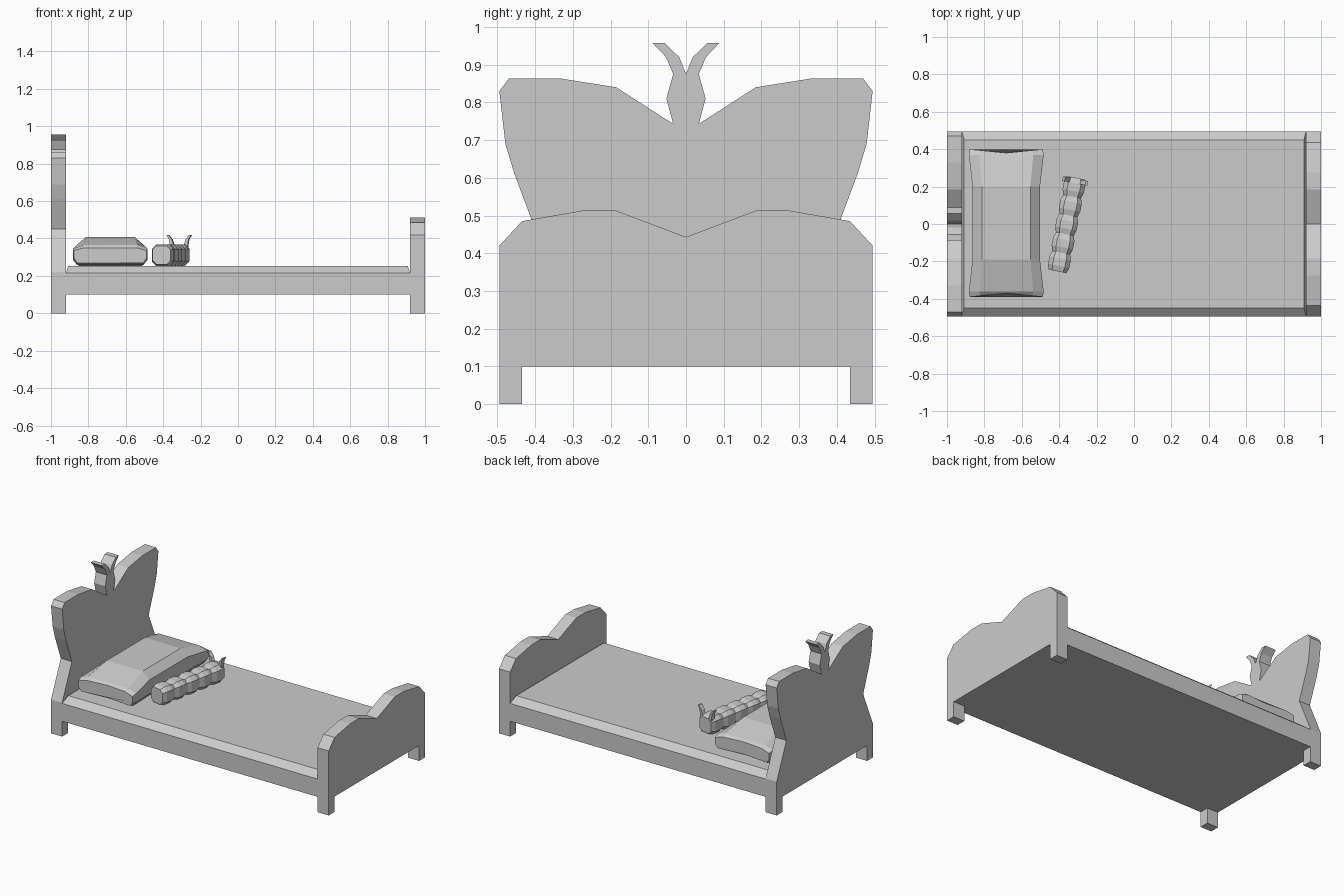
import bpy, bmesh, math
from mathutils import Matrix, Vector

if "Cube" in bpy.data.objects:
    bpy.data.objects.remove(bpy.data.objects["Cube"])

grey = bpy.data.materials.new("plain grey")
grey.diffuse_color = (0.6, 0.6, 0.6, 1)
grey.use_nodes = True
grey.node_tree.nodes["Principled BSDF"].inputs["Base Color"].default_value = grey.diffuse_color


def make(name, bm):
    bmesh.ops.recalc_face_normals(bm, faces=bm.faces)
    me = bpy.data.meshes.new(name)
    bm.to_mesh(me)
    bm.free()
    me.materials.append(grey)
    ob = bpy.data.objects.new(name, me)
    bpy.context.collection.objects.link(ob)
    return ob


def board(name, half, x0, x1):
    """Extrude a (y, z) half outline, mirrored about y = 0, from x0 to x1."""
    pts = half + [(-y, z) for y, z in reversed(half) if y > 0]
    bm = bmesh.new()
    face = bm.faces.new([bm.verts.new((x0, y, z)) for y, z in pts])
    out = bmesh.ops.extrude_face_region(bm, geom=[face])
    bmesh.ops.translate(bm, vec=(x1 - x0, 0, 0),
                        verts=[v for v in out["geom"] if isinstance(v, bmesh.types.BMVert)])
    return make(name, bm)


def loft(name, rings, matrix=Matrix()):
    """Skin a list of matching closed rings and cap both ends."""
    bm = bmesh.new()
    loops = [[bm.verts.new(matrix @ Vector(p)) for p in ring] for ring in rings]
    for a, b in zip(loops, loops[1:]):
        for i in range(len(a)):
            j = (i + 1) % len(a)
            bm.faces.new((a[i], a[j], b[j], b[i]))
    bm.faces.new(loops[0])
    bm.faces.new(loops[-1])
    return make(name, bm)


# Butterfly headboard with legs, waist, wings and antennae
legs = [(0.435, 0.1), (0.435, 0), (0.495, 0)]
wing = [(0.495, 0.22), (0.395, 0.45), (0.455, 0.61), (0.479, 0.69), (0.495, 0.83),
        (0.47, 0.863), (0.33, 0.863), (0.185, 0.84), (0.034, 0.743)]
antenna = [(0.052, 0.81), (0.034, 0.875), (0.053, 0.92), (0.088, 0.957),
           (0.056, 0.957), (0.018, 0.92), (0, 0.875)]
board("headboard", legs + wing + antenna, -1, -0.92)

# Footboard with a shallow dip in the middle
board("footboard", legs + [(0.495, 0.42), (0.435, 0.485), (0.275, 0.513),
                           (0.185, 0.513), (0, 0.443)], 0.92, 1)


# Bed base with a sloped mattress edge
def rect(x, y, z):
    return [(-x, -y, z), (x, -y, z), (x, y, z), (-x, y, z)]


loft("mattress_base", [rect(0.92, 0.495, 0.1), rect(0.92, 0.495, 0.216), rect(0.908, 0.45, 0.253)])


# Pillow: sections along y, pinched in the middle and thinner at the ends
def pillow_section(y, bulge, hw, low, side, top):
    half = [(hw * 0.9, low), (hw, low + 0.025), (hw, side), (hw * 0.72, top)]
    xz = half + [(0, top)] + [(-x, z) for x, z in reversed(half)] + [(0, low)]
    return [(-0.683 + x, y + bulge * (1 - abs(x) / 0.2), z) for x, z in xz]


loft("pillow", [pillow_section(-0.39, 0.02, 0.195, 0.27, 0.335, 0.35),
                pillow_section(-0.36, 0, 0.2, 0.262, 0.345, 0.365),
                pillow_section(-0.19, 0, 0.18, 0.25, 0.365, 0.408),
                pillow_section(0.2, 0, 0.18, 0.25, 0.365, 0.408),
                pillow_section(0.37, 0, 0.2, 0.262, 0.345, 0.365),
                pillow_section(0.4, -0.02, 0.195, 0.27, 0.335, 0.35)])

# Caterpillar toy: five bumps with an eight-sided section
toy = Matrix.Translation((-0.36, -0.003, 0.311)) @ Matrix.Rotation(math.radians(-11), 4, "Z")


def toy_section(y, s):
    a, c = 0.058 * s, 0.034 * s
    return [(a, y, -c), (a, y, c), (c, y, a), (-c, y, a),
            (-a, y, c), (-a, y, -c), (-c, y, -a), (c, y, -a)]


rings = []
for k in range(5):
    y = -0.255 + 0.102 * k
    rings += [toy_section(y, 0.84), toy_section(y + 0.03, 1), toy_section(y + 0.072, 1)]
rings.append(toy_section(0.255, 0.84))
loft("caterpillar_toy", rings, toy)

# Toy antennae: bent tapered strips on the head
for side, name in ((-1, "left"), (1, "right")):
    path = [(0.034, 0.03, 0.012), (0.040, 0.062, 0.010), (0.046, 0.085, 0.008), (0.062, 0.108, 0.006)]
    strip = [[(side * (x - w), 0.225, z), (side * (x + w), 0.225, z),
              (side * (x + w), 0.25, z), (side * (x - w), 0.25, z)] for x, z, w in path]
    loft(name + "_toy_antenna", strip, toy)
